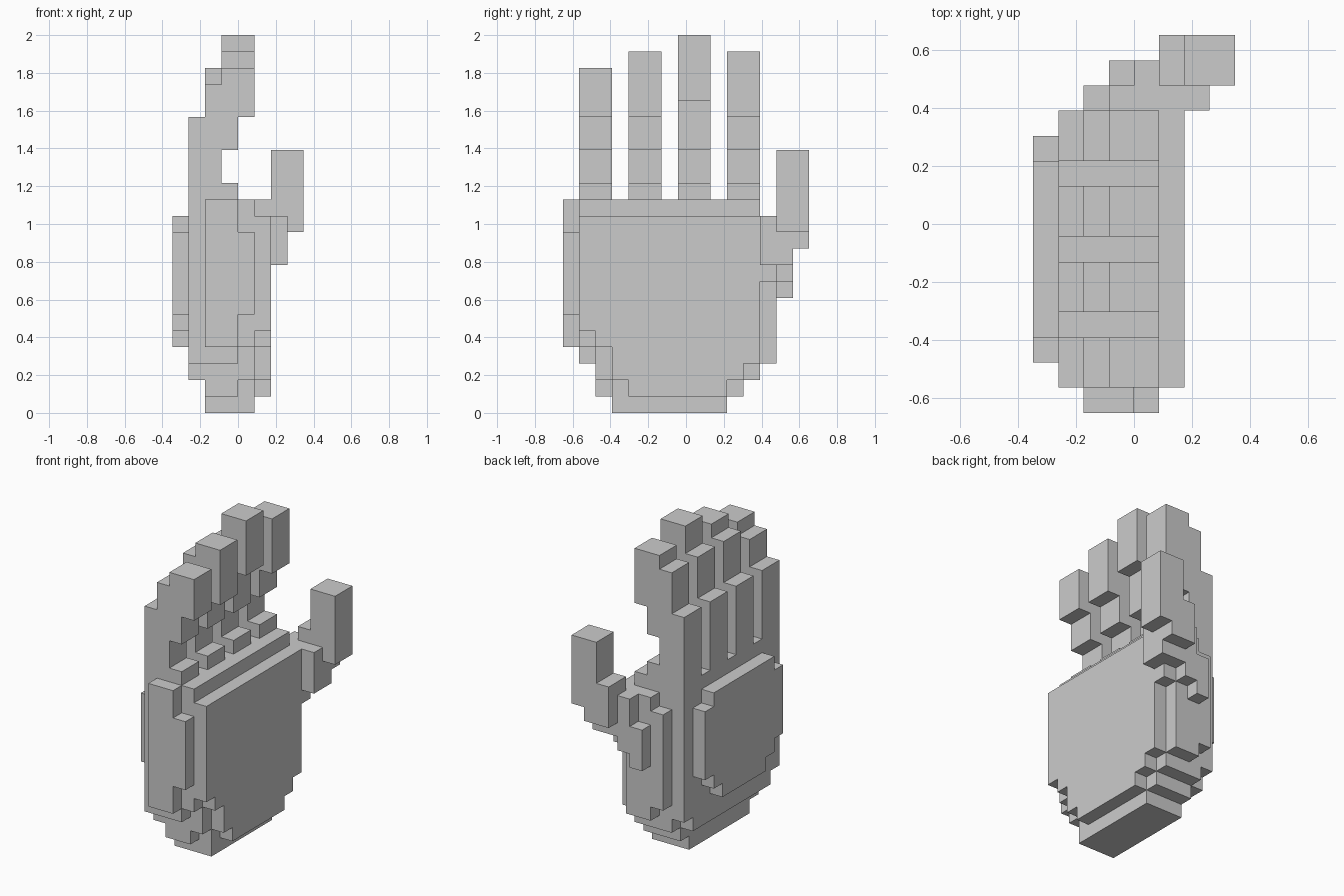
import bpy, bmesh
from mathutils import Vector

if "Cube" in bpy.data.objects:
    bpy.data.objects.remove(bpy.data.objects["Cube"])

U = 2 / 23          # one cell of the blocky grid
parts = {}


def fill(name, xs, ys, zs):
    """Add a block of grid cells (start, end) per axis to a part."""
    cells = parts.setdefault(name, set())
    for x in range(*xs):
        for y in range(*ys):
            for z in range(*zs):
                cells.add((x, y, z))


# Palm: stepped underside, per slice the lowest cell of columns x = 1..5
slices = [
    (1, 2, (3, 3, 3, 4, 5)),
    (2, 3, (2, 1, 1, 2, 4)),
    (3, 4, (2, 0, 0, 0, 2)),
    (4, 10, (2, 0, 0, 0, 1)),
    (10, 11, (2, 1, 1, 1, 2)),
    (11, 12, (3, 2, 2, 2, 3)),
]
for y0, y1, lows in slices:
    for i, low in enumerate(lows):
        fill("palm", (i + 1, i + 2), (y0, y1), (low, 12 if i == 4 else 13))

# Outer edge of the palm
fill("palm_outer_edge", (2, 4), (0, 1), (4, 13))
fill("palm_outer_edge", (4, 5), (0, 1), (6, 11))

# Raised plate on the back of the hand
for y0, y1, z0, z1 in [(2, 3, 6, 11), (3, 4, 5, 12), (4, 9, 4, 12),
                       (9, 10, 5, 12), (10, 11, 6, 11)]:
    fill("back_plate", (0, 1), (y0, y1), (z0, z1))

# Fingers: curved forward towards the tips
fingers = [("little_finger", 1, 18, 20, 21), ("ring_finger", 4, 18, 21, 22),
           ("middle_finger", 7, 19, 21, 23), ("index_finger", 10, 18, 21, 22)]
for name, y, pad, knuckle, tip in fingers:
    ys = (y, y + 2)
    fill(name, (1, 4), ys, (13, 14))
    fill(name, (1, 3), ys, (14, 18))
    fill(name, (2, 4), ys, (16, pad))
    fill(name, (2, 3), ys, (18, knuckle))
    fill(name, (3, 5), ys, (pad, tip))

# Thumb base along the side of the palm
for x0, x1, y, z0, z1 in [(2, 3, 12, 4, 11), (3, 5, 12, 3, 12), (5, 6, 12, 8, 12),
                          (6, 7, 12, 9, 12), (3, 4, 13, 7, 10), (4, 5, 13, 8, 12),
                          (5, 7, 13, 9, 11)]:
    fill("thumb_base", (x0, x1), (y, y + 1), (z0, z1))

# Thumb
fill("thumb", (5, 6), (13, 15), (11, 13))
fill("thumb", (5, 7), (14, 15), (10, 11))
fill("thumb", (6, 8), (13, 15), (11, 16))

# Skin every part, leaving out faces buried in a neighbouring part
solid = set().union(*parts.values())
for name, cells in parts.items():
    bm = bmesh.new()
    for c in sorted(cells):
        for axis in range(3):
            for side in (0, 1):
                n = list(c)
                n[axis] += 1 if side else -1
                if tuple(n) in solid:
                    continue
                a, b = (axis + 1) % 3, (axis + 2) % 3
                ring = [(0, 0), (1, 0), (1, 1), (0, 1)]
                verts = []
                for da, db in (ring if side else ring[::-1]):
                    p = Vector(c)
                    p[axis] += side
                    p[a] += da
                    p[b] += db
                    verts.append(bm.verts.new((p - Vector((4, 7.5, 0))) * U))
                bm.faces.new(verts)
    bmesh.ops.remove_doubles(bm, verts=bm.verts, dist=U * 0.01)
    bmesh.ops.dissolve_limit(bm, angle_limit=0.02, verts=bm.verts, edges=bm.edges)
    mesh = bpy.data.meshes.new(name)
    bm.to_mesh(mesh)
    bm.free()
    bpy.context.collection.objects.link(bpy.data.objects.new(name, mesh))
